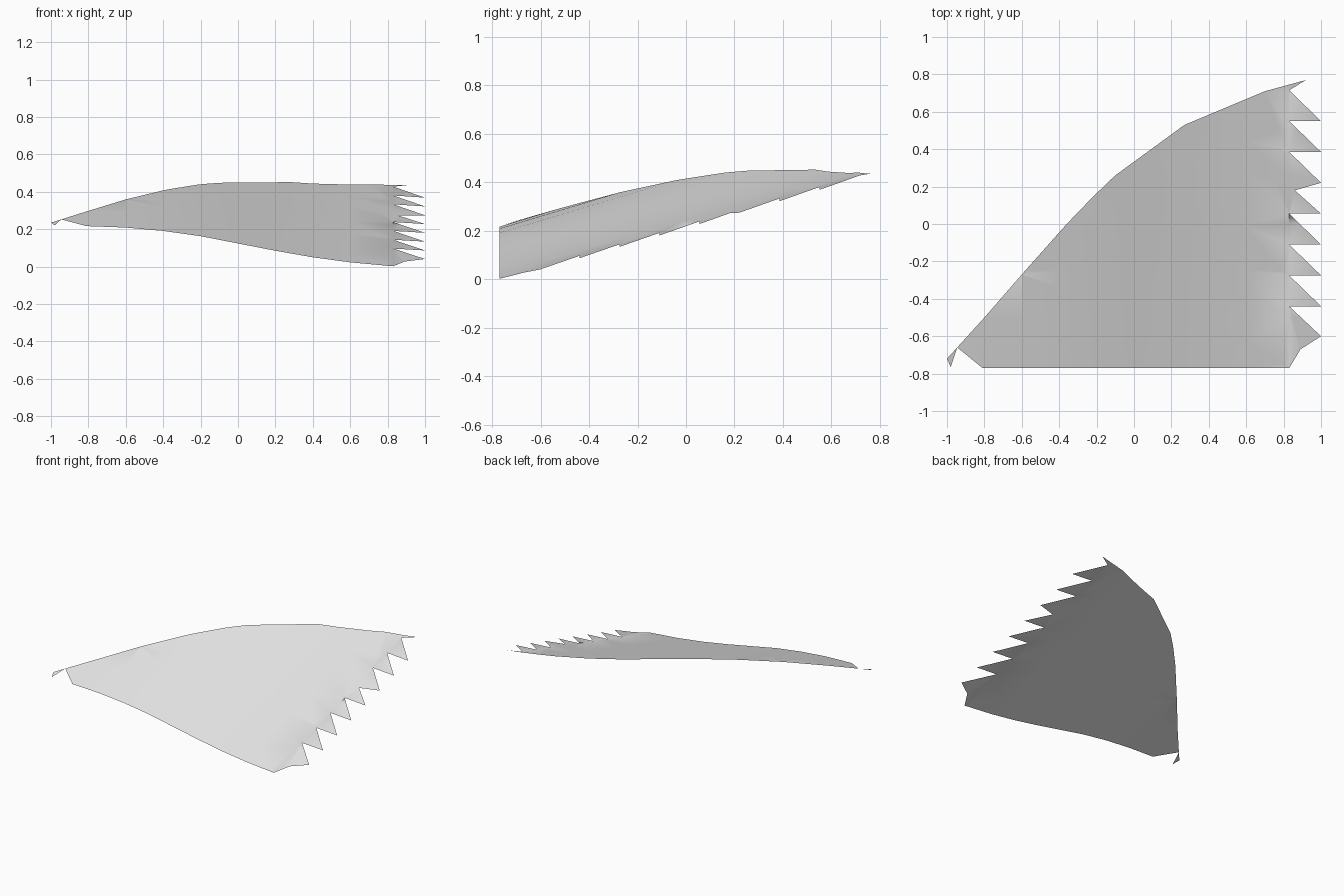
import bpy
import bmesh
from mathutils import Vector

cube = bpy.data.objects.get("Cube")
if cube:
    bpy.data.objects.remove(cube, do_unlink=True)

# Plain grey material
grey = bpy.data.materials.new("light grey")
grey.use_nodes = True
colour = (0.8, 0.8, 0.8, 1)
grey.diffuse_color = colour
grey.node_tree.nodes["Principled BSDF"].inputs["Base Color"].default_value = colour

# Height of the front edge along x; the sheet rises evenly from there to the back
FRONT = [(-1, .22), (-.82, .217), (-.6, .209), (-.4, .191), (-.2, .163), (0, .124),
         (.2, .085), (.4, .05), (.6, .023), (.83, .002), (1.01, -.008)]
FRONT_Y = -.77


def height(x, y):
    for (x0, z0), (x1, z1) in zip(FRONT, FRONT[1:]):
        if x <= x1:
            break
    edge = z0 + (z1 - z0) * (x - x0) / (x1 - x0)
    return max(0, edge + (.295 - .01 * x) * (y - FRONT_Y))


def sheet(name, outline):
    """Fill an outline, slice it into strips and lift it onto the curved slope."""
    bm = bmesh.new()
    face = bm.faces.new([bm.verts.new((x, y, 0)) for x, y in outline])
    face.normal_update()
    if face.normal.z < 0:
        face.normal_flip()
    bmesh.ops.triangulate(bm, faces=bm.faces[:])
    for axis in (0, 1):
        direction = Vector((axis == 0, axis == 1, 0))
        cuts = [x for x, z in FRONT[1:-1]] if axis == 0 else [i / 4 for i in range(-3, 3)]
        for cut in cuts:
            bmesh.ops.bisect_plane(bm, geom=bm.verts[:] + bm.edges[:] + bm.faces[:],
                                   plane_co=direction * cut, plane_no=direction)
    for v in bm.verts:
        v.co.z = height(v.co.x, v.co.y)
    mesh = bpy.data.meshes.new(name)
    bm.to_mesh(mesh)
    bm.free()
    mesh.materials.append(grey)
    mesh.shade_smooth()
    obj = bpy.data.objects.new(name, mesh)
    bpy.context.collection.objects.link(obj)
    return obj


# Saw-toothed side: each tooth has a straight lower edge and a slanted upper one
teeth = [(.83, FRONT_Y), (.89, -.67), (1, -.6)]
for i in range(7):
    y = -.44 + i * .165
    if i == 4:
        teeth += [(.86, .18), (1, .22)]
    else:
        teeth += [(.83, y), (1, y)]
teeth += [(.83, .715)]

# Curved back edge, from the rear tip down to the narrow corner
back = [(.92, .77), (.7, .71), (.27, .53), (-.1, .26), (-.22, .145), (-.36, 0),
        (-.6, -.27), (-.8, -.5), (-.945, -.66), (-.81, FRONT_Y)]

sheet("curved_sheet", teeth + back)
sheet("corner_sliver", [(-.945, -.66), (-1, -.72), (-.98, -.765)])
